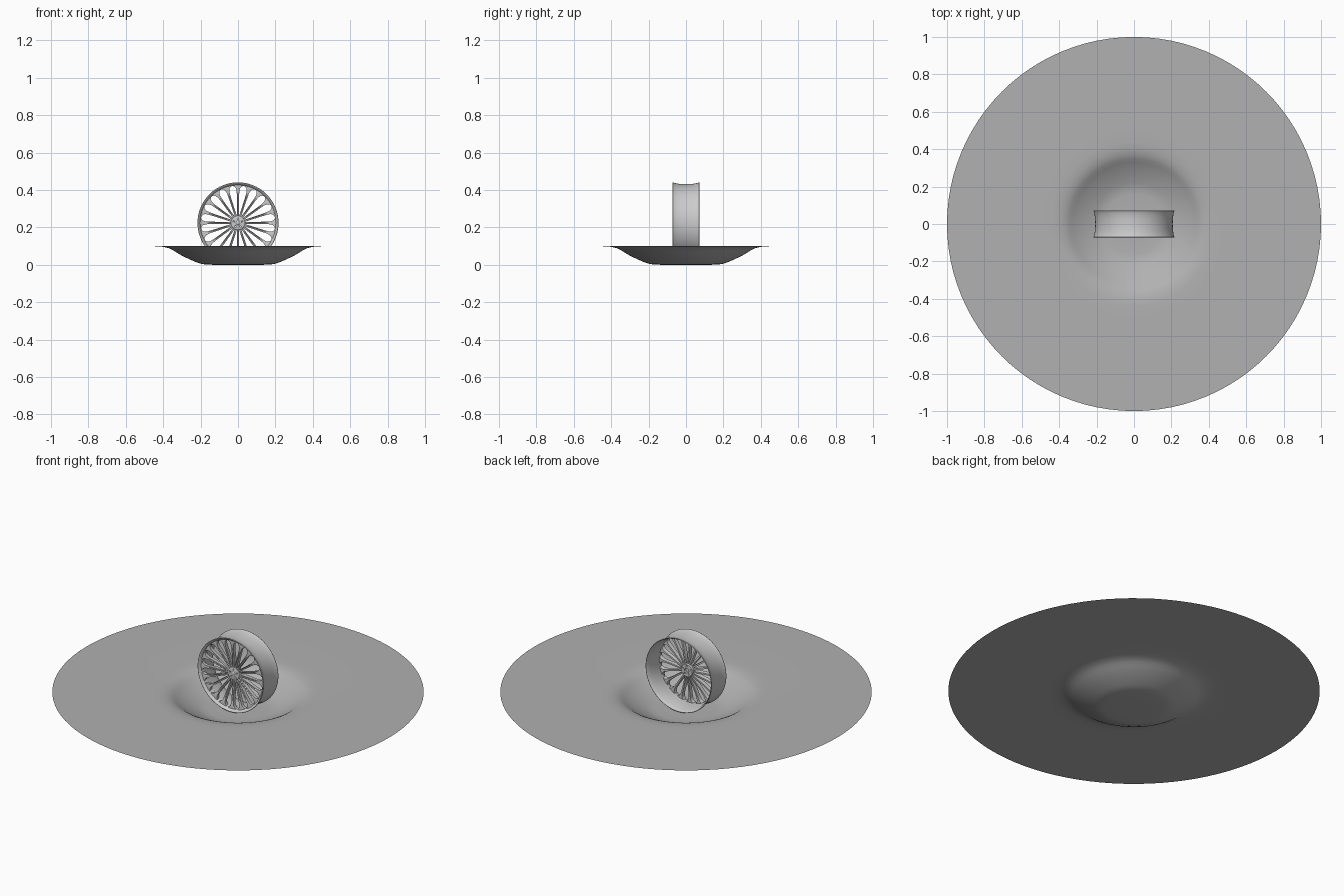
import bpy, bmesh, math
from mathutils import Matrix

if "Cube" in bpy.data.objects:
    bpy.data.objects.remove(bpy.data.objects["Cube"])

CZ = 0.2245     # wheel centre height
SPOKES = 20


def material(name, value):
    mat = bpy.data.materials.new(name)
    mat.diffuse_color = (value, value, value, 1)
    mat.use_nodes = True
    mat.node_tree.nodes["Principled BSDF"].inputs["Base Color"].default_value = mat.diffuse_color
    return mat


def make_object(name, bm, angle=35):
    bmesh.ops.recalc_face_normals(bm, faces=bm.faces)
    me = bpy.data.meshes.new(name)
    bm.to_mesh(me)
    bm.free()
    ob = bpy.data.objects.new(name, me)
    bpy.context.collection.objects.link(ob)
    bpy.ops.object.select_all(action='DESELECT')
    ob.select_set(True)
    bpy.context.view_layer.objects.active = ob
    bpy.ops.object.shade_smooth_by_angle(angle=math.radians(angle))
    return ob


def lathe(name, profile, steps=96, closed=False, wheel=True, angle=35):
    """Spin (radius, axial) points; wheel parts turn about the y axis."""
    bm = bmesh.new()
    vs = [bm.verts.new((r, 0, a)) for r, a in profile]
    pairs = list(zip(vs, vs[1:] + vs[:1])) if closed else list(zip(vs, vs[1:]))
    es = [bm.edges.new(p) for p in pairs]
    bmesh.ops.spin(bm, geom=vs + es, cent=(0, 0, 0), axis=(0, 0, 1),
                   angle=math.tau, steps=steps, use_merge=False)
    bmesh.ops.remove_doubles(bm, verts=bm.verts, dist=1e-5)
    if wheel:   # axial +z becomes +y
        bm.transform(Matrix.Translation((0, 0, CZ)) @ Matrix.Rotation(-math.pi / 2, 4, 'X'))
    return make_object(name, bm, angle)


# Dark ground sheet with a shallow dish in the middle
ground = lathe("ground_dish", [
    (0, 0), (0.10, 0), (0.16, 0.001), (0.19, 0.004), (0.22, 0.013), (0.26, 0.030),
    (0.30, 0.049), (0.33, 0.067), (0.35, 0.080), (0.37, 0.089), (0.40, 0.0965),
    (0.44, 0.0995), (0.50, 0.1), (0.75, 0.1), (1.0, 0.1)],
    wheel=False, angle=60)
bm = bmesh.new()
bm.from_mesh(ground.data)
if sum(f.normal.z for f in bm.faces) < 0:
    bmesh.ops.reverse_faces(bm, faces=bm.faces)
bm.to_mesh(ground.data)
bm.free()
ground.data.materials.append(material("ground_grey", 0.44))

# Rim barrel: softly flared outer skin from front to back lip, then inner skin
lathe("rim_barrel", [
    (0.2135, -0.0715), (0.2155, -0.071), (0.2165, -0.069), (0.215, -0.065),
    (0.2125, -0.058), (0.210, -0.045), (0.208, -0.030), (0.207, 0.0), (0.208, 0.030),
    (0.210, 0.045), (0.2125, 0.058), (0.215, 0.065), (0.2165, 0.069),
    (0.2155, 0.071), (0.2135, 0.0715), (0.210, 0.067), (0.206, 0.048),
    (0.202, 0.030), (0.200, 0.0), (0.199, -0.028), (0.199, -0.054),
    (0.203, -0.058), (0.208, -0.066)], closed=True, angle=65)

# Spokes: grooved bars that flare into the rim, leaving rounded windows
STATIONS = [  # radius, half width, front y, back y
    (0.024, 0.0040, -0.042, -0.012), (0.045, 0.0056, -0.043, -0.014),
    (0.080, 0.0058, -0.046, -0.020), (0.120, 0.0060, -0.050, -0.027),
    (0.155, 0.0066, -0.054, -0.031), (0.174, 0.0080, -0.056, -0.033),
    (0.185, 0.0115, -0.057, -0.033), (0.192, 0.0170, -0.057, -0.033),
    (0.197, 0.0250, -0.057, -0.033), (0.202, 0.0315, -0.057, -0.033)]
bm = bmesh.new()
for k in range(SPOKES):
    rot = Matrix.Translation((0, 0, CZ)) @ Matrix.Rotation(math.tau * k / SPOKES, 4, 'Y')
    rings = []
    for r, w, f, b in STATIONS:
        g = 0.003 if 0.04 < r < 0.18 else 0.0
        section = [(-w, f + 0.001), (-0.7 * w, f), (0, f + g),
                   (0.7 * w, f), (w, f + 0.001), (0.75 * w, b), (-0.75 * w, b)]
        ring = [bm.verts.new(rot @ Matrix.Translation((x, y, r)).translation)
                for x, y in section]
        rings.append(ring)
    n = len(rings[0])
    for a, c in zip(rings, rings[1:]):
        for i in range(n):
            j = (i + 1) % n
            bm.faces.new((a[i], a[j], c[j], c[i]))
    bm.faces.new(rings[0])
    bm.faces.new(rings[-1])
make_object("spokes", bm, 55)

# Hub disc with a bored back
hub = lathe("hub", [
    (0, -0.043), (0.033, -0.0445), (0.037, -0.043), (0.039, -0.039),
    (0.039, -0.010), (0.036, -0.006), (0.014, -0.006),
    (0.013, -0.016), (0, -0.016)], steps=64, angle=50)

# Five lug holes through the hub
bm = bmesh.new()
for k in range(5):
    a = math.tau * k / 5
    m = (Matrix.Translation((0.025 * math.sin(a), -0.025, CZ + 0.025 * math.cos(a)))
         @ Matrix.Rotation(math.pi / 2, 4, 'X'))
    bmesh.ops.create_cone(bm, cap_ends=True, segments=20, radius1=0.0035,
                          radius2=0.0035, depth=0.06, matrix=m)
cutter = make_object("lug_hole_cutter", bm)
cutter.hide_render = True
cutter.hide_set(True)
mod = hub.modifiers.new("lug_holes", 'BOOLEAN')
mod.operation = 'DIFFERENCE'
mod.object = cutter
mod.solver = 'EXACT'

# Domed centre cap
lathe("centre_cap", [
    (0, -0.047), (0.006, -0.0465), (0.010, -0.045), (0.012, -0.042), (0.012, -0.034),
    (0, -0.034)], steps=40, angle=60)
